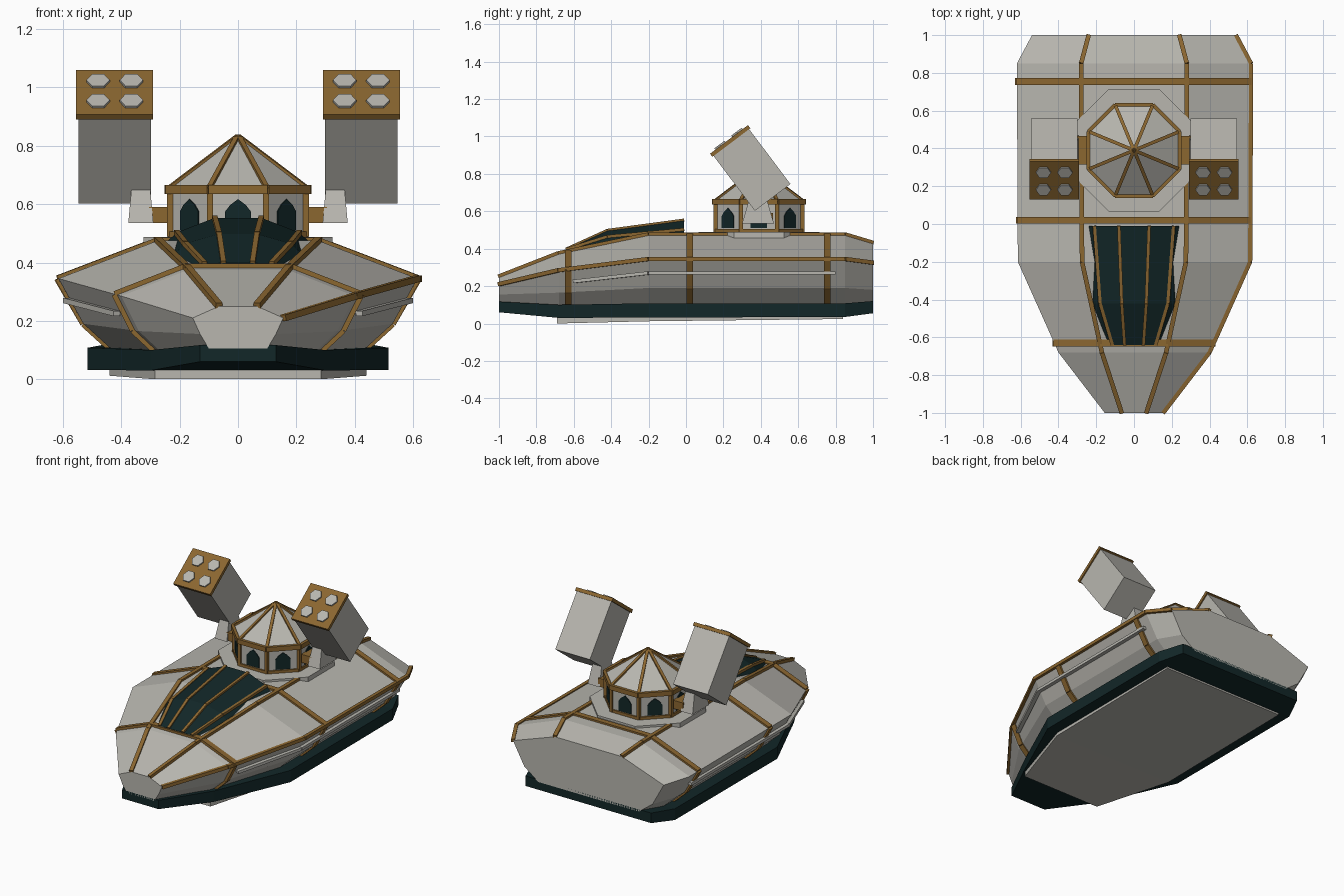
import bpy, bmesh, math
from mathutils import Matrix, Vector

cube = bpy.data.objects.get("Cube")
if cube:
    bpy.data.objects.remove(cube, do_unlink=True)


def material(name, rgb):
    m = bpy.data.materials.new(name)
    m.use_nodes = True
    m.diffuse_color = (*rgb, 1)
    m.node_tree.nodes["Principled BSDF"].inputs["Base Color"].default_value = (*rgb, 1)
    return m


GREY = material("pale_grey", (0.48, 0.47, 0.43))
BRONZE = material("bronze", (0.26, 0.135, 0.03))
TEAL = material("dark_teal", (0.006, 0.02, 0.021))


def finish(name, bm, mat):
    bmesh.ops.recalc_face_normals(bm, faces=bm.faces)
    mesh = bpy.data.meshes.new(name)
    bm.to_mesh(mesh)
    bm.free()
    mesh.materials.append(mat)
    ob = bpy.data.objects.new(name, mesh)
    bpy.context.collection.objects.link(ob)
    return ob


def add_loft(bm, rings, matrix=Matrix()):
    """Bridge closed rings of equal size and cap both ends."""
    rows = [[bm.verts.new(matrix @ Vector(p)) for p in r] for r in rings]
    for a, b in zip(rows, rows[1:]):
        for i in range(len(a)):
            j = (i + 1) % len(a)
            bm.faces.new((a[i], a[j], b[j], b[i]))
    bm.faces.new(rows[0])
    bm.faces.new(rows[-1])


def loft(name, rings, mat, matrix=Matrix()):
    bm = bmesh.new()
    add_loft(bm, rings, matrix)
    return finish(name, bm, mat)


def rect(hx, hy, z):
    return [(-hx, -hy, z), (hx, -hy, z), (hx, hy, z), (-hx, hy, z)]


def polygon(n, r, z, cx=0, cy=0, turn=0.0):
    angles = [turn + math.tau * i / n for i in range(n)]
    return [(cx + r * math.cos(a), cy + r * math.sin(a), z) for a in angles]


def bars(name, paths, width, height, mat=BRONZE):
    """Rectangular rods along each path."""
    bm = bmesh.new()
    for path in paths:
        for a, b in zip(path, path[1:]):
            a, b = Vector(a), Vector(b)
            d = b - a
            rot = d.to_track_quat('Y', 'Z').to_matrix().to_4x4()
            size = Matrix.Diagonal((width, d.length, height, 1))
            bmesh.ops.create_cube(bm, size=1, matrix=Matrix.Translation((a + b) / 2) @ rot @ size)
    return finish(name, bm, mat)


def mirrored(half, y):
    """Close a half section of (x, z) points across the centre line."""
    return [(x, y, z) for x, z in half] + [(-x, y, z) for x, z in reversed(half)]


# Upper hull: deck edge, widest edge, chine and keel edge at each station
stations = [
    (-1.0, [(.065, .25), (.155, .21), (.13, .155), (.10, .105)]),
    (-.68, [(.17, .375), (.40, .285), (.34, .165), (.26, .09)]),
    (-.2, [(.275, .475), (.615, .345), (.53, .19), (.42, .09)]),
    (.85, [(.28, .475), (.62, .345), (.53, .19), (.42, .09)]),
    (1.0, [(.24, .43), (.54, .325), (.46, .18), (.36, .105)]),
]
loft("hull", [mirrored(h, y) for y, h in stations], GREY)


def section(y):
    for (y0, a), (y1, b) in zip(stations, stations[1:]):
        if y0 <= y <= y1:
            t = (y - y0) / (y1 - y0)
            return [(p[0] + t * (q[0] - p[0]), p[1] + t * (q[1] - p[1])) for p, q in zip(a, b)]


# Skirt around the waterline and the tapered plate beneath it
skirt = [(-1, .13, .06, .117), (-.68, .30, .03, .10), (-.2, .515, .032, .108),
         (.85, .515, .035, .108), (1, .45, .055, .12)]
loft("skirt", [mirrored([(x, top), (x, low)], y) for y, x, low, top in skirt], TEAL)
keel = [(-.69, .285, 0), (-.2, .44, .012), (.84, .44, .024)]
loft("keel_plate", [mirrored([(x, .05), (x, z)], y) for y, x, z in keel], GREY)

# Bronze hoops round the hull
hoops = []
for y in (-.63, .02, .755):
    ring = mirrored(section(y), y)
    hoops.append(ring[::-1])
    hoops[-1] = ring[3::-1] + ring[:3:-1]
bars("hull_hoops", hoops, .036, .022)

# Lengthwise deck trims, and the side trim on the left
deck = [[(s * h[0][0], y, h[0][1]) for y, h in stations] for s in (1, -1)]
bars("deck_trims", deck, .024, .024)
bars("left_side_trim", [[(h[1][0], y, h[1][1]) for y, h in stations]], .022, .022)

# Grey side rails
rails = [[(s * .415, -.6, .225), (s * .588, -.2, .27), (s * .588, .8, .27)] for s in (1, -1)]
bars("side_rails", rails, .025, .018, GREY)

# Forward canopy with four ribs
canopy = [
    (-.64, [(.05, .398), (.115, .396), (.16, .36)]),
    (-.42, [(.065, .498), (.18, .465), (.235, .415)]),
    (-.01, [(.08, .553), (.21, .503), (.265, .45)]),
]
loft("canopy", [mirrored(h, y) for y, h in canopy], TEAL)
ribs = [[(s * h[i][0], y, h[i][1]) for y, h in canopy] for s in (1, -1) for i in (0, 1)]
bars("canopy_ribs", ribs, .018, .016)

# Eight-sided cabin
CY, TURN = .39, math.pi / 8


def octagon(r, z):
    return polygon(8, r, z, 0, CY, TURN)


loft("cabin_base", [octagon(.35, .457), octagon(.35, .488)], GREY)
loft("cabin_walls", [octagon(.252, .48), octagon(.252, .65)], GREY)
loft("cabin_roof", [octagon(.262, .65), octagon(.004, .833)], GREY)

eave, foot = octagon(.262, .65), octagon(.254, .497)
posts = [[(x, y, .49), (x, y, .65)] for x, y, z in octagon(.252, 0)]
bars("cabin_posts", posts, .02, .02)
bars("cabin_eave", [eave + eave[:1]], .018, .03)
bars("cabin_sill", [foot + foot[:1]], .014, .018)
bars("roof_ribs", [[p, (0, CY, .833)] for p in eave], .018, .016)

# Pointed windows, one per wall
arch = [(-.044, .51), (.044, .51), (.044, .575), (.026, .598), (0, .617), (-.026, .598), (-.044, .575)]
bm = bmesh.new()
for k in range(8):
    spin = Matrix.Translation((0, CY, 0)) @ Matrix.Rotation(k * math.pi / 4, 4, 'Z')
    add_loft(bm, [[(x, d, z) for x, z in arch] for d in (-.231, -.238)], spin)
finish("cabin_windows", bm, TEAL)

# Twin launchers on brackets
for s, side in ((1, "left"), (-1, "right")):
    at = Matrix.Translation((s * .265, CY, .5625))
    loft(side + "_bracket", [rect(.04, .075, -.027), rect(.04, .075, .027)], BRONZE, at)
    at = Matrix.Translation((s * .333, .385, .535))
    loft(side + "_mount", [rect(.043, .085, 0), rect(.032, .05, .12)], GREY, at)
    tilt = Matrix.Translation((s * .4225, .346, .83)) @ Matrix.Rotation(math.radians(37), 4, 'X')
    loft(side + "_launcher", [rect(.124, .119, -.195), rect(.124, .119, .18)], GREY, tilt)
    loft(side + "_launcher_face", [rect(.132, .127, .172), rect(.132, .127, .193)], BRONZE, tilt)
    bm = bmesh.new()
    for cx in (-.057, .057):
        for cy in (-.057, .057):
            add_loft(bm, [polygon(6, .04, z, cx, cy) for z in (.19, .202)], tilt)
    finish(side + "_launcher_tubes", bm, GREY)
